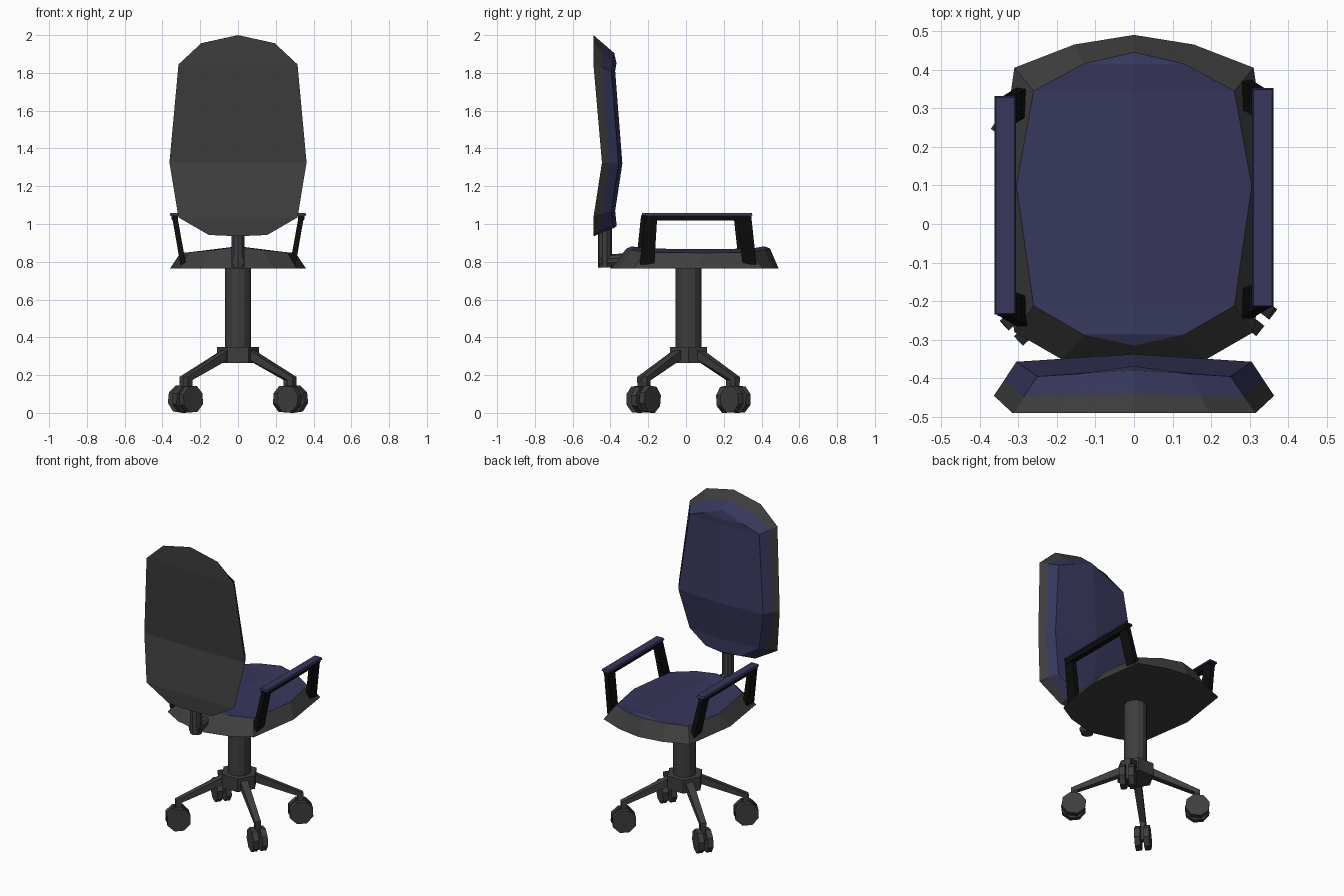
import bpy, bmesh, math
from mathutils import Vector, Matrix

if "Cube" in bpy.data.objects:
    bpy.data.objects.remove(bpy.data.objects["Cube"])


def material(name, rgb):
    m = bpy.data.materials.new(name)
    m.diffuse_color = (*rgb, 1)
    m.use_nodes = True
    m.node_tree.nodes["Principled BSDF"].inputs["Base Color"].default_value = m.diffuse_color
    return m


GREY = material("dark grey plastic", (0.048, 0.048, 0.048))
BLUE = material("navy fabric", (0.038, 0.038, 0.108))
BLACK = material("black plastic", (0.004, 0.004, 0.004))


def finish(name, bm, mats):
    bmesh.ops.remove_doubles(bm, verts=bm.verts, dist=1e-5)
    bmesh.ops.recalc_face_normals(bm, faces=bm.faces)
    me = bpy.data.meshes.new(name)
    bm.to_mesh(me)
    bm.free()
    for m in mats:
        me.materials.append(m)
    ob = bpy.data.objects.new(name, me)
    bpy.context.collection.objects.link(ob)
    return ob


def cylinder(name, a, b, r, sides, mat, spin=0):
    a, b = Vector(a), Vector(b)
    bm = bmesh.new()
    bmesh.ops.create_cone(bm, cap_ends=True, segments=sides, radius1=r, radius2=r,
                          depth=(b - a).length, matrix=Matrix.Rotation(spin, 4, 'Z'))
    rot = Vector((0, 0, 1)).rotation_difference(b - a).to_matrix().to_4x4()
    bmesh.ops.transform(bm, matrix=Matrix.Translation((a + b) / 2) @ rot, verts=bm.verts)
    return finish(name, bm, [mat])


def loft(name, low, high, mat, matrix=Matrix()):
    """Block between two end rectangles of four points each."""
    bm = bmesh.new()
    v = [bm.verts.new(matrix @ Vector(p)) for p in low + high]
    for f in ((0, 1, 2, 3), (4, 5, 6, 7), (0, 1, 5, 4), (1, 2, 6, 5), (2, 3, 7, 6), (3, 0, 4, 7)):
        bm.faces.new([v[i] for i in f])
    return finish(name, bm, [mat])


def rect(x0, x1, y0, y1, z):
    return [(x0, y0, z), (x1, y0, z), (x1, y1, z), (x0, y1, z)]


def cushion(name, outer, inner, crown, seam):
    """Padded shell: base outline, sloping rim split at seam, crowned top face."""
    bm = bmesh.new()

    def face(pts, mat):
        uniq = [p for i, p in enumerate(pts) if p not in pts[:i]]
        if len(uniq) > 2:
            bm.faces.new([bm.verts.new(p) for p in uniq]).material_index = mat

    flip = lambda p: (-p[0], p[1], p[2])
    mid = [tuple(Vector(o).lerp(Vector(i), seam)) for o, i in zip(outer, inner)]
    spine = [tuple(Vector((0, p[1], p[2])) + (Vector(crown) if p[0] else Vector())) for p in inner]
    for k in range(len(outer) - 1):
        a, b = outer[k], outer[k + 1]
        face([flip(a), a, b, flip(b)], 0)
        for f in (lambda p: p, flip):
            face([f(p) for p in (a, b, mid[k + 1], mid[k])], 0)
            if seam < 1:
                face([f(p) for p in (mid[k], mid[k + 1], inner[k + 1], inner[k])], 1)
            face([f(p) for p in (inner[k], inner[k + 1], spine[k + 1], spine[k])], 1)
    return finish(name, bm, [GREY, BLUE])


# Seat
cushion("seat",
        [(x, y, 0.765) for x, y in ((0, .49), (.155, .465), (.31, .405), (.36, .06),
                                    (.31, -.28), (.185, -.352), (0, -.40))],
        [(0, .445, .87), (.13, .415, .862), (.26, .345, .85), (.305, .1, .847),
         (.26, -.212, .85), (.13, -.287, .862), (0, -.315, .87)],
        (0, 0, .02), 1)

# Backrest
cushion("backrest",
        [(0, -.49, 2), (.195, -.49, 1.957), (.315, -.49, 1.845), (.363, -.445, 1.325),
         (.315, -.49, 1.035), (.155, -.49, .942), (0, -.49, .935)],
        [(0, -.38, 1.905), (.14, -.388, 1.852), (.25, -.395, 1.81), (.305, -.357, 1.32),
         (.25, -.395, 1.07), (.13, -.387, .99), (0, -.378, .98)],
        (0, .02, 0), 0.45)

# Backrest support
cylinder("back_post", (0, -.43, .77), (0, -.43, 1.05), .037, 10, GREY)
cylinder("back_bracket", (0, -.46, .802), (0, -.25, .815), .034, 10, GREY)

# Column and hub
CY = 0.013
cylinder("column", (0, CY, .30), (0, CY, .775), .068, 12, GREY)
cylinder("hub", (0, CY, .265), (0, CY, .35), .112, 6, GREY, math.pi / 2)

# Four legs with twin-wheel casters, modelled along +x and turned into place
for n, deg in enumerate((43, 142, 223, 322), 1):
    M = Matrix.Translation((0, CY, 0)) @ Matrix.Rotation(math.radians(deg), 4, 'Z')
    w = .024
    loft(f"leg_{n}",
         [(.06, -w, .295), (.06, w, .295), (.06, w, .348), (.06, -w, .348)],
         [(.38, -.018, .16), (.38, .018, .16), (.38, .018, .19), (.38, -.018, .19)], GREY, M)
    loft(f"caster_stem_{n}", rect(.345, .38, -.016, .016, .05),
         rect(.345, .38, -.016, .016, .185), GREY, M)
    for s, side in ((-1, "a"), (1, "b")):
        cylinder(f"caster_wheel_{n}{side}", M @ Vector((.365, s * .010, .0725)),
                 M @ Vector((.365, s * .044, .0725)), .0745, 8, GREY, math.pi / 8)

# Armrests
for s, side in ((-1, "left"), (1, "right")):
    M = Matrix.Translation((0, s * .01, 0)) @ Matrix.Diagonal((s, 1, 1, 1))
    loft(f"{side}_rear_arm_post", rect(.275, .305, -.255, -.178, .785),
         rect(.322, .350, -.228, -.162, 1.045), BLACK, M)
    loft(f"{side}_front_arm_post", rect(.275, .305, .29, .363, .785),
         rect(.322, .350, .262, .335, 1.045), BLACK, M)
    loft(f"{side}_arm_bar", rect(.318, .350, -.222, .332, 1.018),
         rect(.316, .354, -.228, .338, 1.046), BLACK, M)
    loft(f"{side}_arm_pad", rect(.306, .362, -.225, .342, 1.045),
         rect(.31, .358, -.222, .338, 1.058), BLUE, M)
